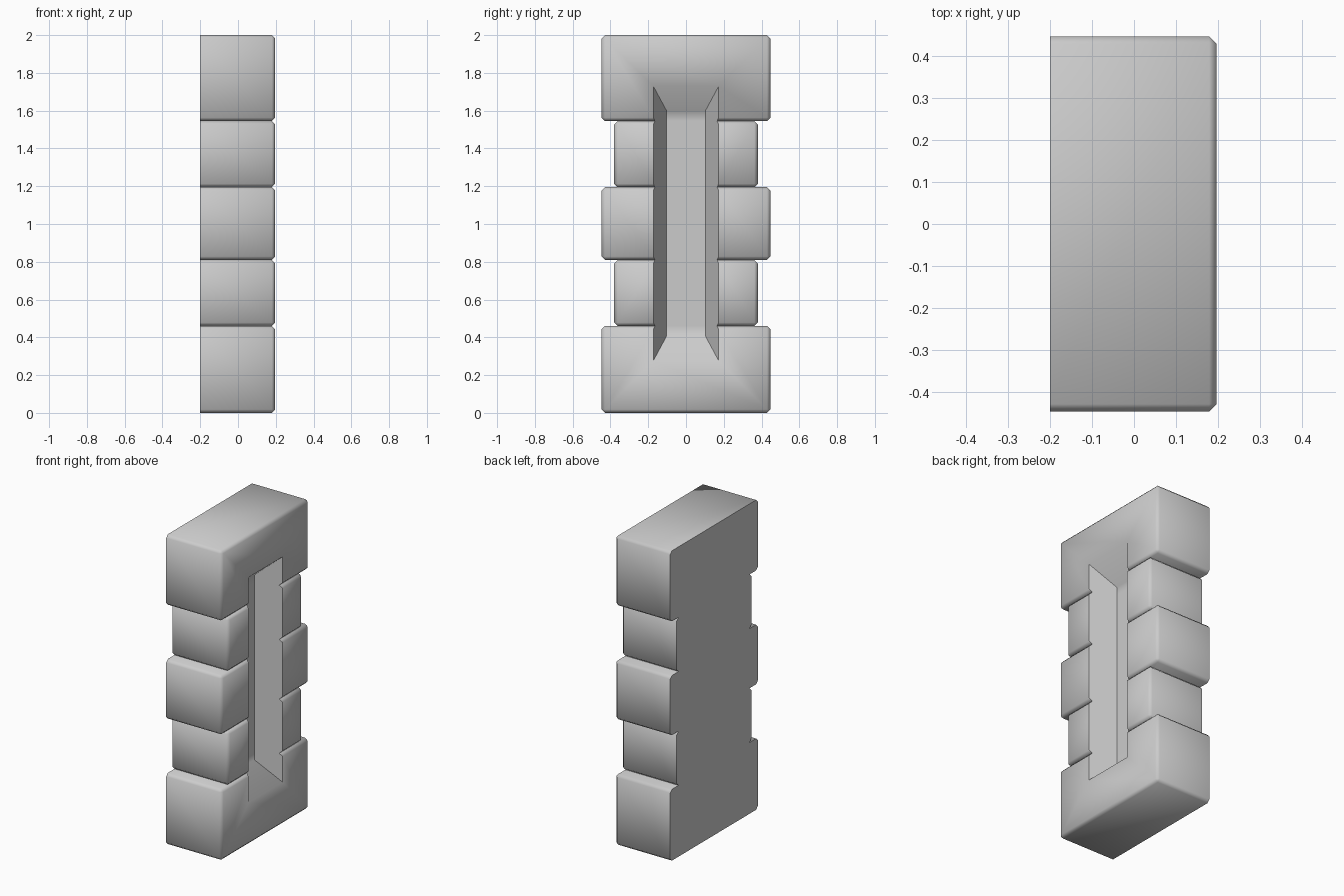
import bpy, bmesh, math

if "Cube" in bpy.data.objects:
    bpy.data.objects.remove(bpy.data.objects["Cube"])


def new_object(name, bm):
    bmesh.ops.recalc_face_normals(bm, faces=bm.faces)
    mesh = bpy.data.meshes.new(name)
    bm.to_mesh(mesh)
    bm.free()
    obj = bpy.data.objects.new(name, mesh)
    bpy.context.collection.objects.link(obj)
    return obj


# Splayed slot cutter: narrow flat panel inside, widening to the face
def slot_cutter():
    bm = bmesh.new()
    rings = []
    x_in, x_face, x_out = 0.045, 0.197, 0.3
    k = (x_out - x_in) / (x_face - x_in)
    for x, hy, hz in ((x_in, 0.103, 0.597),
                      (x_out, 0.103 + 0.07 * k, 0.597 + 0.13 * k)):
        rings.append([bm.verts.new((x, sy * hy, 1.003 + sz * hz))
                      for sy, sz in ((-1, -1), (1, -1), (1, 1), (-1, 1))])
    inner, outer = rings
    bm.faces.new(inner)
    bm.faces.new(outer)
    for i in range(4):
        j = (i + 1) % 4
        bm.faces.new((inner[i], inner[j], outer[j], outer[i]))
    obj = new_object("slot_cutter", bm)
    obj.hide_render = True
    obj.hide_viewport = False
    return obj


# Stone course: chamfered box with a sharp-edged flat back
def stone_course(name, half_width, z0, z1, cutter):
    x0, x1 = -0.2, 0.197
    bm = bmesh.new()
    bmesh.ops.create_cube(bm, size=1)
    for v in bm.verts:
        v.co = ((x0 + x1) / 2 + v.co.x * (x1 - x0),
                v.co.y * 2 * half_width,
                (z0 + z1) / 2 + v.co.z * (z1 - z0))
    edges = [e for e in bm.edges if any(v.co.x > 0 for v in e.verts)]
    edges = [e for e in edges if all(v.co.x > 0 for v in e.verts)
             or abs(e.verts[0].co.x - e.verts[1].co.x) > 0.1]
    bmesh.ops.bevel(bm, geom=edges, offset=0.018, segments=1,
                    affect='EDGES', profile=0.5)
    obj = new_object(name, bm)
    mod = obj.modifiers.new("slot", 'BOOLEAN')
    mod.operation = 'DIFFERENCE'
    mod.object = cutter
    mod.solver = 'EXACT'
    bpy.ops.object.select_all(action='DESELECT')
    bpy.context.view_layer.objects.active = obj
    obj.select_set(True)
    bpy.ops.object.modifier_apply(modifier=mod.name)
    bpy.ops.object.shade_smooth_by_angle(angle=math.radians(50))


cutter = slot_cutter()

# Five stacked courses, alternating wide and narrow
for name, half_width, z0, z1 in (
        ("bottom_block", 0.447, 0.0, 0.46),
        ("lower_recessed_course", 0.38, 0.46, 0.81),
        ("middle_block", 0.447, 0.81, 1.195),
        ("upper_recessed_course", 0.38, 1.195, 1.545),
        ("top_block", 0.447, 1.545, 2.0)):
    stone_course(name, half_width, z0, z1, cutter)

bpy.data.objects.remove(cutter)
